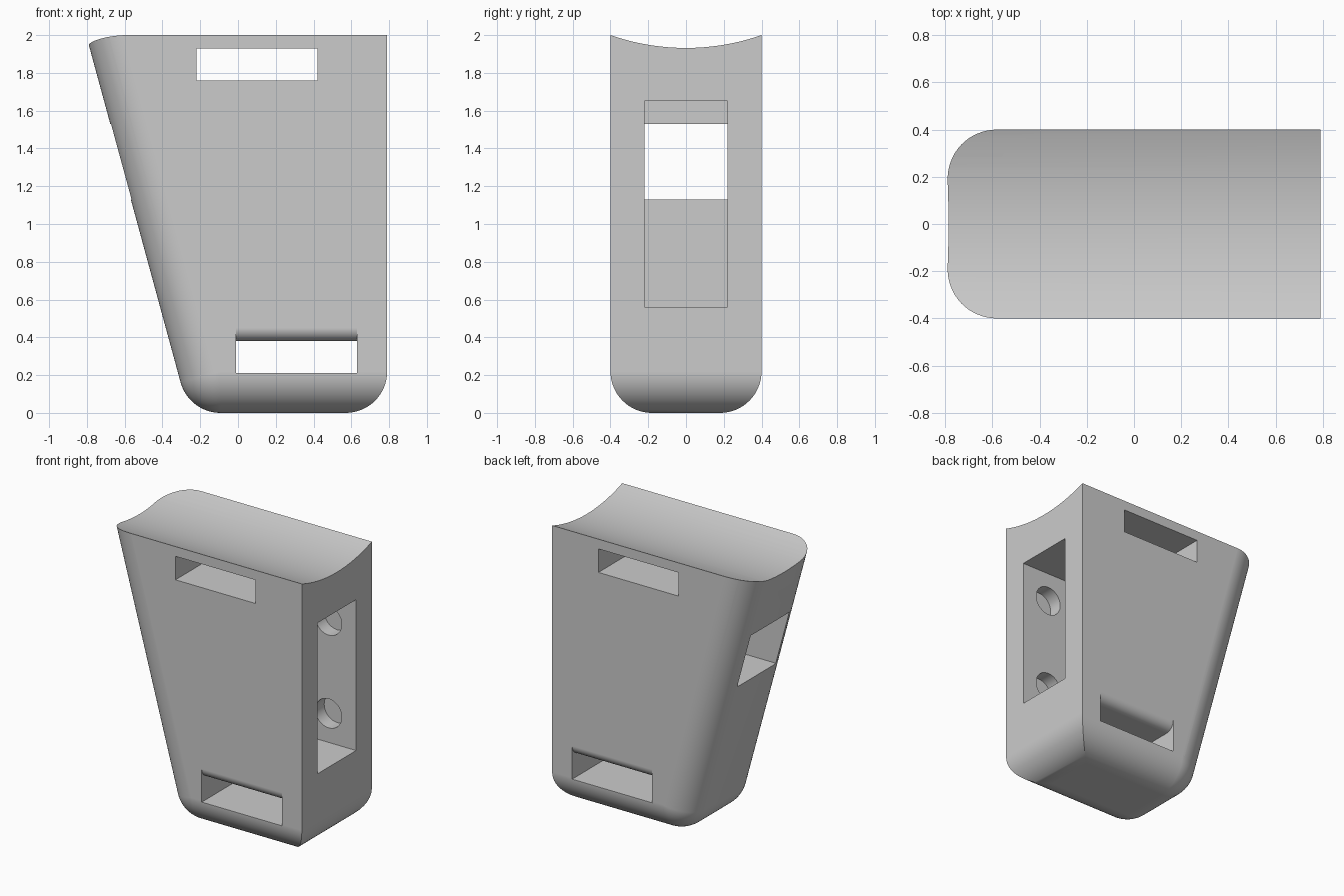
import bpy, bmesh
from math import sin, cos, pi, atan, radians
from mathutils import Vector, Matrix

if "Cube" in bpy.data.objects:
    bpy.data.objects.remove(bpy.data.objects["Cube"], do_unlink=True)

R = 0.22          # edge rounding
HALF = 0.40       # half thickness
RIGHT = 0.79      # flat side
SLOPE = 0.272     # lean of the slanted side
FOOT = -0.26      # where the slanted side would meet the ground
STEPS = 16

grey = bpy.data.materials.new("light_grey")
grey.use_nodes = True
grey.diffuse_color = (0.6, 0.6, 0.6, 1)
grey.node_tree.nodes["Principled BSDF"].inputs["Base Color"].default_value = (0.6, 0.6, 0.6, 1)


def to_object(name, bm):
    bmesh.ops.recalc_face_normals(bm, faces=bm.faces[:])
    mesh = bpy.data.meshes.new(name)
    bm.to_mesh(mesh)
    bm.free()
    mesh.materials.append(grey)
    obj = bpy.data.objects.new(name, mesh)
    bpy.context.scene.collection.objects.link(obj)
    return obj


def box(name, low, high):
    low, high = Vector(low), Vector(high)
    bm = bmesh.new()
    place = Matrix.Translation((low + high) / 2) @ Matrix.Diagonal((high - low).to_4d())
    bmesh.ops.create_cube(bm, size=1, matrix=place)
    return to_object(name, bm)


def cylinder(name, centre, radius, length, axis, sides):
    turn = Matrix.Rotation(pi / 2, 4, "Y" if axis == "X" else "X")
    bm = bmesh.new()
    bmesh.ops.create_cone(bm, cap_ends=True, segments=sides, radius1=radius, radius2=radius,
                          depth=length, matrix=Matrix.Translation(centre) @ turn)
    return to_object(name, bm)


# Rounded body: convex hull of the fillet arcs
lean = atan(SLOPE)
core_x = FOOT - SLOPE * R + R / cos(lean)
climb = Vector((-SLOPE, 0, 1)) * 2.0
points = []
for side in (-1, 1):
    for i in range(STEPS + 1):
        phi = pi / 2 * i / STEPS
        y = side * (HALF - R + R * sin(phi))
        ring = R * cos(phi)
        # ball corner from the slanted side round to the underside
        for j in range(STEPS + 1):
            turn = lean + (pi / 2 - lean) * j / STEPS
            p = Vector((core_x - ring * cos(turn), y, R - ring * sin(turn)))
            points.append(p)
            if j == 0:
                points.append(p + climb)
        # mitred corner under the flat side
        points.append(Vector((RIGHT - R + R * sin(phi), y, R - ring)))
    points.append(Vector((RIGHT, side * HALF, R + climb.z)))

bm = bmesh.new()
for p in points:
    bm.verts.new(p)
bmesh.ops.remove_doubles(bm, verts=bm.verts[:], dist=1e-5)
bmesh.ops.convex_hull(bm, input=bm.verts[:])
bmesh.ops.delete(bm, geom=[v for v in bm.verts if not v.link_faces], context="VERTS")
bmesh.ops.dissolve_limit(bm, angle_limit=radians(0.3), verts=bm.verts[:], edges=bm.edges[:])
body = to_object("body", bm)

# Lower strap slot with rounded upper lips
lip = 0.07
half = [(HALF - lip + lip * sin(t), 0.45 - lip * cos(t))
        for t in [pi / 2 * k / 12 for k in range(13)]]
half += [(0.5, 0.45), (0.5, 0.21)]
outline = half + [(-y, z) for y, z in reversed(half)]
bm = bmesh.new()
face = bm.faces.new([bm.verts.new((-0.01, y, z)) for y, z in outline])
new = bmesh.ops.extrude_face_region(bm, geom=[face])["geom"]
bmesh.ops.translate(bm, vec=(0.64, 0, 0), verts=[v for v in new if isinstance(v, bmesh.types.BMVert)])
lower_slot = to_object("lower_slot_cutter", bm)

# Remaining cutters: saddle, upper slot, side pocket, passage, blind holes
cutters = [
    cylinder("saddle_cutter", (0, 0, 1.932 + 1.21), 1.21, 4, "X", 160),
    lower_slot,
    box("upper_slot_cutter", (-0.22, -0.5, 1.76), (0.42, 0.5, 1.93)),
    box("pocket_cutter", (0.35, -0.22, 0.56), (1, 0.22, 1.65)),
    box("passage_cutter", (-1, -0.22, 1.13), (0.5, 0.22, 1.53)),
]
for z in (0.77, 1.44):
    cutters.append(cylinder("hole_cutter", (0.57, 0, z), 0.105, 0.64, "Y", 48))

bpy.context.view_layer.objects.active = body
for obj in cutters:
    obj.hide_render = True
    mod = body.modifiers.new("cut", "BOOLEAN")
    mod.operation = "DIFFERENCE"
    mod.solver = "EXACT"
    mod.object = obj
    bpy.ops.object.modifier_apply(modifier=mod.name)
for obj in cutters:
    bpy.data.objects.remove(obj, do_unlink=True)

# Smooth fillets, crisp edges
bpy.ops.object.select_all(action="DESELECT")
body.select_set(True)
bpy.ops.object.shade_smooth_by_angle(angle=radians(25))
weighted = body.modifiers.new("even_normals", "WEIGHTED_NORMAL")
weighted.keep_sharp = True
